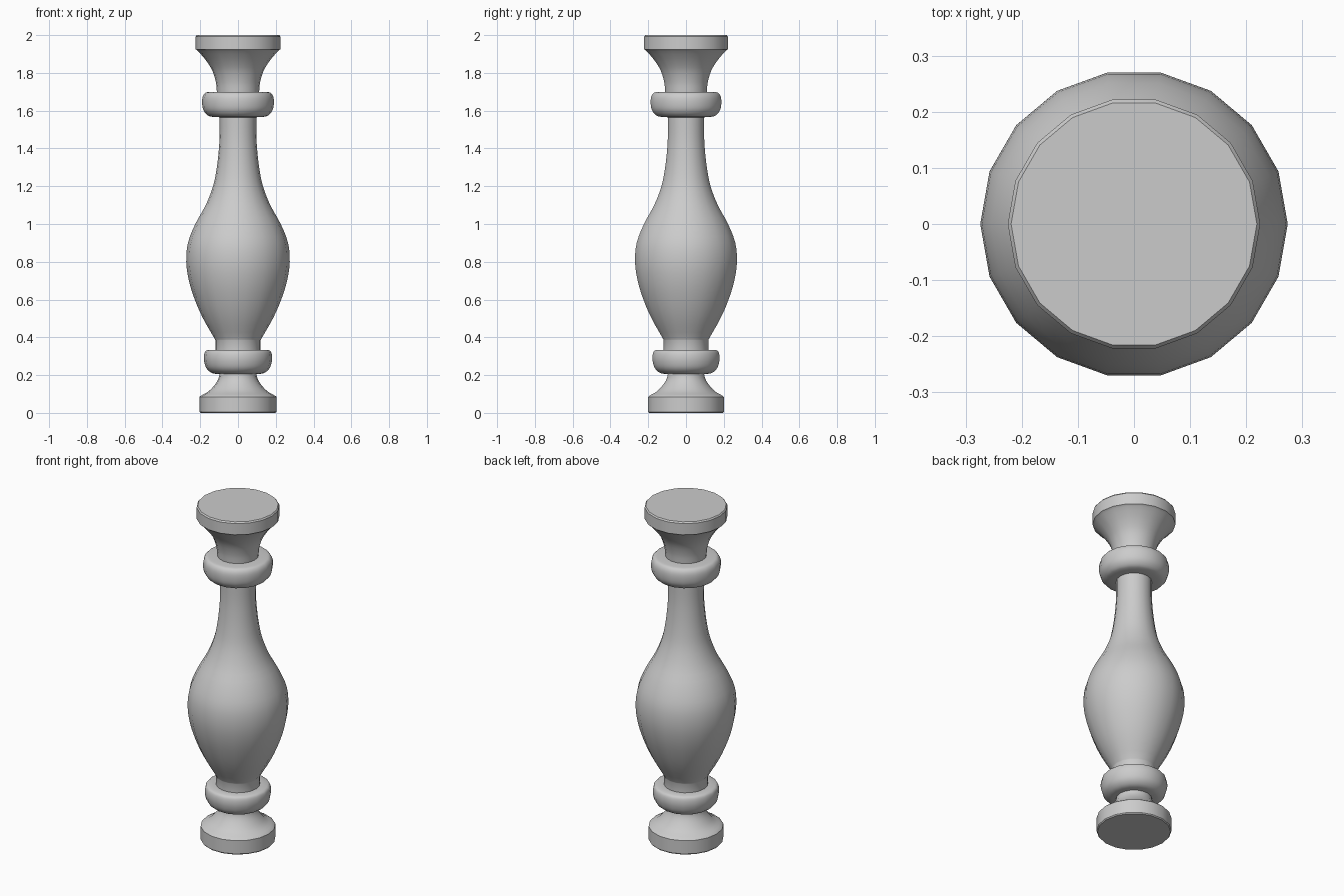
import bpy, math
from mathutils import Vector

if "Cube" in bpy.data.objects:
    bpy.data.objects.remove(bpy.data.objects["Cube"])

SIDES = 18


def smooth(points, steps=3):
    """Pass a Catmull-Rom curve through (radius, height) points."""
    p = [Vector(q) for q in points]
    p = [2 * p[0] - p[1]] + p + [2 * p[-1] - p[-2]]
    out = []
    for i in range(1, len(p) - 2):
        a, b, c, d = p[i - 1:i + 3]
        for s in range(steps):
            t = s / steps
            out.append(0.5 * (2 * b + (c - a) * t + (2 * a - 5 * b + 4 * c - d) * t * t
                              + (3 * b - a - 3 * c + d) * t ** 3))
    return [tuple(v) for v in out] + [tuple(points[-1])]


# Foot disc and concave rise
foot = [(0.198, 0.0), (0.203, 0.006), (0.203, 0.085)] + smooth(
    [(0.198, 0.09), (0.155, 0.115), (0.122, 0.15), (0.104, 0.18), (0.098, 0.205)])
# Lower bead
lower_bead = smooth([(0.098, 0.205), (0.138, 0.211), (0.167, 0.236), (0.179, 0.272),
                     (0.180, 0.302), (0.174, 0.324), (0.162, 0.333)]) + [(0.12, 0.333)]
# Collar, vase-shaped belly and slim neck
body = [(0.12, 0.333), (0.12, 0.385)] + smooth(
    [(0.122, 0.39), (0.185, 0.50), (0.229, 0.60), (0.260, 0.70), (0.274, 0.80),
     (0.265, 0.90), (0.226, 1.00), (0.171, 1.10), (0.132, 1.20), (0.112, 1.30),
     (0.101, 1.40), (0.097, 1.48), (0.097, 1.565)])
# Upper bead
upper_bead = [(0.097, 1.565)] + smooth(
    [(0.130, 1.566), (0.160, 1.575), (0.183, 1.603), (0.190, 1.64), (0.187, 1.674),
     (0.174, 1.694), (0.155, 1.699)]) + [(0.112, 1.70)]
# Flared capital and top disc
capital = smooth([(0.112, 1.70), (0.117, 1.75), (0.135, 1.81), (0.165, 1.86),
                  (0.198, 1.90), (0.220, 1.922)]) + [
    (0.225, 1.925), (0.225, 1.992), (0.219, 2.0)]

profile = []
for part in (foot, lower_bead, body, upper_bead, capital):
    for q in part:
        if not profile or (Vector(q) - Vector(profile[-1])).length > 1e-4:
            profile.append(q)

# Turn the profile around the z axis
angles = [2 * math.pi * k / SIDES for k in range(SIDES)]
verts = [(r * math.cos(a), r * math.sin(a), z) for r, z in profile for a in angles]
rings = len(profile)
faces = [(i * SIDES + k, i * SIDES + (k + 1) % SIDES,
          (i + 1) * SIDES + (k + 1) % SIDES, (i + 1) * SIDES + k)
         for i in range(rings - 1) for k in range(SIDES)]
faces.append(tuple(reversed(range(SIDES))))
faces.append(tuple(range((rings - 1) * SIDES, rings * SIDES)))

mesh = bpy.data.meshes.new("baluster")
mesh.from_pydata(verts, [], faces)
baluster = bpy.data.objects.new("baluster", mesh)
bpy.context.collection.objects.link(baluster)
bpy.context.view_layer.objects.active = baluster
baluster.select_set(True)
bpy.ops.object.shade_smooth_by_angle(angle=math.radians(35))
